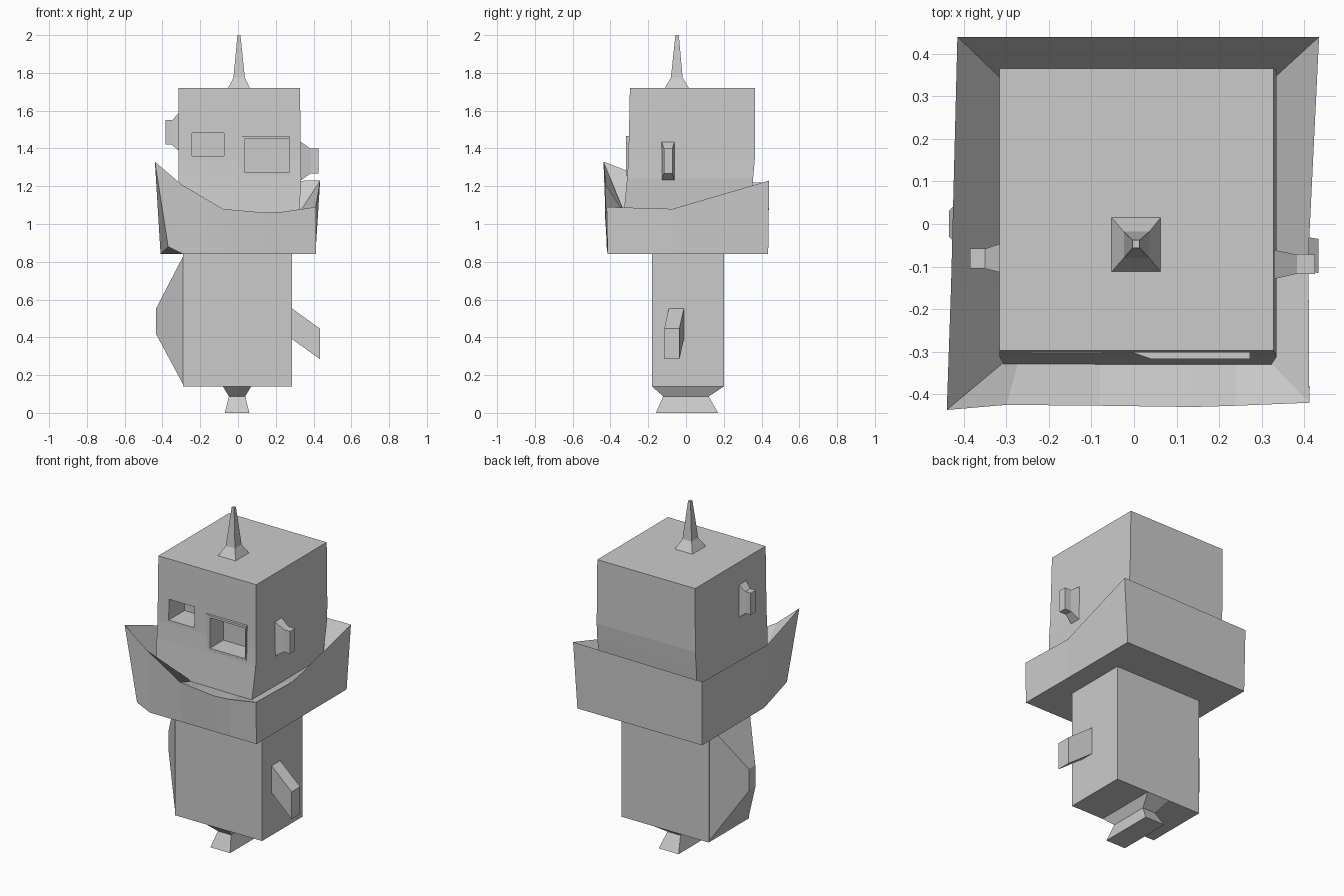
import bpy, bmesh


def loft(name, rings):
    """Skin a stack of equal-length point rings, capped at both ends."""
    bm = bmesh.new()
    rows = [[bm.verts.new(p) for p in ring] for ring in rings]
    n = len(rings[0])
    for a, b in zip(rows, rows[1:]):
        for i in range(n):
            j = (i + 1) % n
            bm.faces.new((a[i], a[j], b[j], b[i]))
    bm.faces.new(rows[0][::-1])
    bm.faces.new(rows[-1])
    bmesh.ops.remove_doubles(bm, verts=bm.verts, dist=1e-5)
    bmesh.ops.recalc_face_normals(bm, faces=bm.faces)
    mesh = bpy.data.meshes.new(name)
    bm.to_mesh(mesh)
    bm.free()
    obj = bpy.data.objects.new(name, mesh)
    bpy.context.collection.objects.link(obj)
    return obj


def flat(z, x0, x1, y0, y1):
    """Horizontal rectangle."""
    return [(x0, y0, z), (x1, y0, z), (x1, y1, z), (x0, y1, z)]


def side(x, y0, y1, z0, z1):
    """Rectangle facing along x."""
    return [(x, y0, z0), (x, y1, z0), (x, y1, z1), (x, y0, z1)]


def cut(obj, cutter):
    mod = obj.modifiers.new("eye_hole", 'BOOLEAN')
    mod.operation = 'DIFFERENCE'
    mod.solver = 'EXACT'
    mod.object = cutter


# Foot: hourglass block under the body
loft("foot", [flat(0, -0.07, 0.06, -0.16, 0.17),
              flat(0.087, -0.048, 0.038, -0.12, 0.12),
              flat(0.14, -0.08, 0.07, -0.18, 0.20)])

# Body block
loft("body", [flat(0.14, -0.29, 0.285, -0.18, 0.20),
              flat(0.86, -0.29, 0.285, -0.18, 0.20)])

# Arms: wide tapered one on the left, drooping bar on the right
loft("left_arm", [side(-0.285, -0.18, 0.20, 0.14, 0.84),
                  side(-0.435, -0.03, 0.03, 0.42, 0.55)])
loft("right_arm", [side(0.28, -0.09, -0.01, 0.395, 0.557),
                   side(0.433, -0.115, -0.035, 0.285, 0.447)])

# Collar: rim points start at the raised front-left corner and run round
rim = [(-0.44, -0.437, 1.33), (-0.30, -0.425, 1.21), (-0.08, -0.427, 1.08),
       (0.14, -0.43, 1.06), (0.24, -0.427, 1.065), (0.412, -0.42, 1.09),
       (0.41, -0.07, 1.08), (0.435, 0.44, 1.23), (-0.415, 0.44, 1.22),
       (-0.43, -0.15, 1.22)]
base_xy = [(-0.35, -0.28), (-0.29, -0.415), (-0.08, -0.415), (0.14, -0.415),
           (0.24, -0.415), (0.412, -0.415), (0.41, -0.07), (0.41, 0.435),
           (-0.41, 0.435), (-0.41, -0.15)]
inner_xy = [(-0.30, -0.32), (-0.27, -0.32), (-0.08, -0.32), (0.14, -0.32),
            (0.24, -0.32), (0.315, -0.32), (0.32, -0.07), (0.315, 0.33),
            (-0.30, 0.33), (-0.30, -0.15)]
floor = [(x, y, 0.84) for x, y in base_xy]
hem = [(-0.37, -0.42, 0.88)] + floor[1:]
loft("collar", [floor, hem, rim, [(x, y, 1.045) for x, y in inner_xy]])

# Head: box that narrows at the back of the jaw
head = loft("head", [flat(1.03, -0.305, 0.322, -0.332, 0.335),
                     flat(1.24, -0.316, 0.335, -0.312, 0.355),
                     flat(1.34, -0.316, 0.333, -0.305, 0.364),
                     flat(1.72, -0.316, 0.328, -0.297, 0.365)])

# Raised frame round the larger eye
frame_xy = [(-0.01, -0.30), (0.04, -0.317), (0.273, -0.317),
            (0.273, -0.27), (-0.01, -0.27)]
frame = loft("eye_frame", [[(x, y, z) for x, y in frame_xy]
                           for z in (1.258, 1.466)])

# Sunken eyes
small_eye = loft("small_eye_cutter", [flat(1.36, -0.243, -0.075, -0.5, -0.155),
                                      flat(1.483, -0.243, -0.075, -0.5, -0.155)])
large_eye = loft("large_eye_cutter", [flat(1.272, 0.037, 0.269, -0.5, -0.19),
                                      flat(1.453, 0.037, 0.269, -0.5, -0.19)])
cut(head, small_eye)
cut(head, large_eye)
cut(frame, large_eye)
for cutter in (small_eye, large_eye):
    cutter.hide_render = True
    cutter.hide_set(True)

# Ears: flared root and a square plug
loft("right_ear", [side(0.325, -0.13, -0.06, 1.225, 1.44),
                   side(0.383, -0.117, -0.072, 1.267, 1.40),
                   side(0.425, -0.117, -0.072, 1.267, 1.40)])
loft("left_ear", [side(-0.31, -0.115, -0.045, 1.385, 1.59),
                  side(-0.35, -0.105, -0.058, 1.42, 1.55),
                  side(-0.385, -0.105, -0.058, 1.42, 1.55)])

# Antenna spike
loft("antenna", [flat(1.715, -0.055, 0.065, -0.115, 0.018),
                 flat(1.775, -0.024, 0.036, -0.08, -0.018),
                 flat(2.0, -0.003, 0.013, -0.056, -0.038)])
